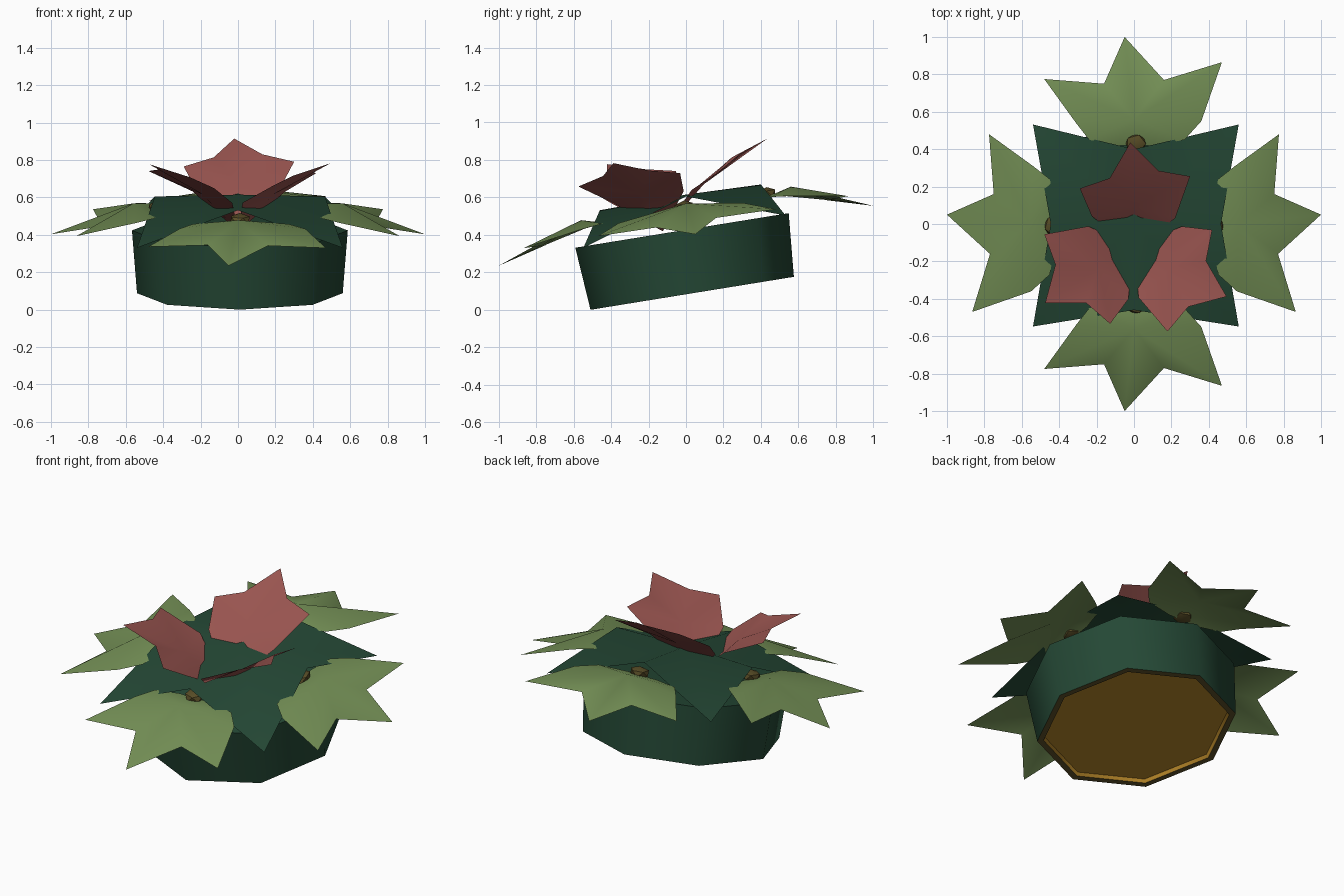
import bpy
import bmesh
from math import radians, pi
from mathutils import Matrix, Vector

cube = bpy.data.objects.get("Cube")
if cube:
    bpy.data.objects.remove(cube, do_unlink=True)


def material(name, rgb):
    m = bpy.data.materials.new(name)
    m.diffuse_color = (*rgb, 1)
    m.use_nodes = True
    bsdf = m.node_tree.nodes["Principled BSDF"]
    bsdf.inputs["Base Color"].default_value = (*rgb, 1)
    bsdf.inputs["Roughness"].default_value = 0.8
    return m


LIGHT_GREEN = material("light green", (0.17, 0.27, 0.09))
DARK_GREEN = material("dark green", (0.018, 0.065, 0.036))
PINK = material("dusty pink", (0.32, 0.09, 0.08))
GOLD = material("gold", (0.43, 0.22, 0.02))
BROWN = material("olive brown", (0.1, 0.075, 0.02))

# The whole blossom slopes up towards the back
SLOPE = Matrix.Identity(4)
SLOPE[2][1] = 0.16


def finish(name, bm, mats, matrix, angle=40):
    bm.transform(matrix)
    if matrix.determinant() < 0:
        bmesh.ops.reverse_faces(bm, faces=bm.faces)
    me = bpy.data.meshes.new(name)
    bm.to_mesh(me)
    bm.free()
    for m in mats:
        me.materials.append(m)
    ob = bpy.data.objects.new(name, me)
    bpy.context.collection.objects.link(ob)
    bpy.ops.object.select_all(action='DESELECT')
    ob.select_set(True)
    bpy.context.view_layer.objects.active = ob
    bpy.ops.object.shade_smooth_by_angle(angle=radians(angle))
    return ob


def blade(name, outline, centre, mat, matrix):
    """Thin leaf: triangles fanned from a centre point to an outline."""
    bm = bmesh.new()
    hub = bm.verts.new(centre)
    rim = [bm.verts.new(p) for p in outline]
    for a, b in zip(rim, rim[1:] + rim[:1]):
        bm.faces.new((hub, a, b))
    return finish(name, bm, [mat], matrix)


def turn(angle):
    return Matrix.Rotation(radians(angle), 4, 'Z')


# Pot: eight-sided band, brown rim and gold underside
RINGS = [(0.577, 0.34), (0.55, 0), (0.515, 0), (0.505, 0.02)]
bm = bmesh.new()
loops = []
for radius, z in RINGS:
    loops.append([bm.verts.new(turn(45 * i) @ Vector((radius, 0, z))) for i in range(8)])
for k, (upper, lower) in enumerate(zip(loops, loops[1:])):
    for i in range(8):
        j = (i + 1) % 8
        f = bm.faces.new((upper[i], lower[i], lower[j], upper[j]))
        f.material_index = (0, 1, 2)[k]
bm.faces.new(loops[0])
bm.faces.new(loops[-1][::-1]).material_index = 2
tilt = Matrix.Translation((0.01, 0.033, 0.088)) @ Matrix.Rotation(radians(9.2), 4, 'X')
finish("pot", bm, [DARK_GREEN, BROWN, GOLD], tilt, 60)

# Four outer leaves with a small knob at each root
LEAF = [(0.1, 0.42, 0.53), (0.27, 0.45, 0.53), (0.36, 0.55, 0.52),
        (0.47, 0.865, 0.468), (0.16, 0.77, 0.465), (-0.05, 1.0, 0.395),
        (-0.16, 0.75, 0.465), (-0.48, 0.775, 0.46), (-0.31, 0.54, 0.52),
        (-0.24, 0.45, 0.53), (-0.1, 0.42, 0.53)]
flip_x = Matrix.Scale(-1, 4, (1, 0, 0))
flip_y = Matrix.Scale(-1, 4, (0, 1, 0))
places = {"back": Matrix.Identity(4), "front": flip_y,
          "left": turn(-90), "right": flip_x @ turn(-90)}
for side, place in places.items():
    blade(side + "_leaf", LEAF, (0, 0.56, 0.568), LIGHT_GREEN, SLOPE @ place)
    bm = bmesh.new()
    bmesh.ops.create_icosphere(bm, subdivisions=1, radius=0.06)
    bmesh.ops.transform(bm, verts=bm.verts, matrix=Matrix.Translation((0.01, 0.43, 0.55))
                        @ Matrix.Diagonal((1, 0.9, 0.6, 1)))
    finish(side + "_leaf_knob", bm, [BROWN], SLOPE @ place)

# Dark collar: flat middle with four drooping corners
collar = []
for sx, sy in ((1, 1), (-1, 1), (-1, -1), (1, -1)):
    corner = (0.01 + 0.55 * sx, 0.54 * sy - 0.008, 0.418)
    edge = (0.0, 0.43 * sy - 0.03, 0.605) if sx == sy else (0.01 + 0.455 * sx, 0, 0.605)
    collar += [corner, edge]
blade("collar", collar, (0, 0, 0.615), DARK_GREEN, SLOPE)

# Three inner petals rising from a shared root
PETAL = [(0, 0, 0.44), (0.22, 0.155, 0.635), (0.30, 0.38, 0.75),
         (0.13, 0.41, 0.785), (-0.02, 0.56, 0.845), (-0.13, 0.37, 0.775),
         (-0.29, 0.315, 0.735), (-0.225, 0.165, 0.635)]
for i, name in enumerate(("back_petal", "right_petal", "left_petal")):
    place = Matrix.Translation((0, -0.125, 0)) @ turn(120 * i)
    blade(name, PETAL, (0, 0.22, 0.655), PINK, SLOPE @ place)
